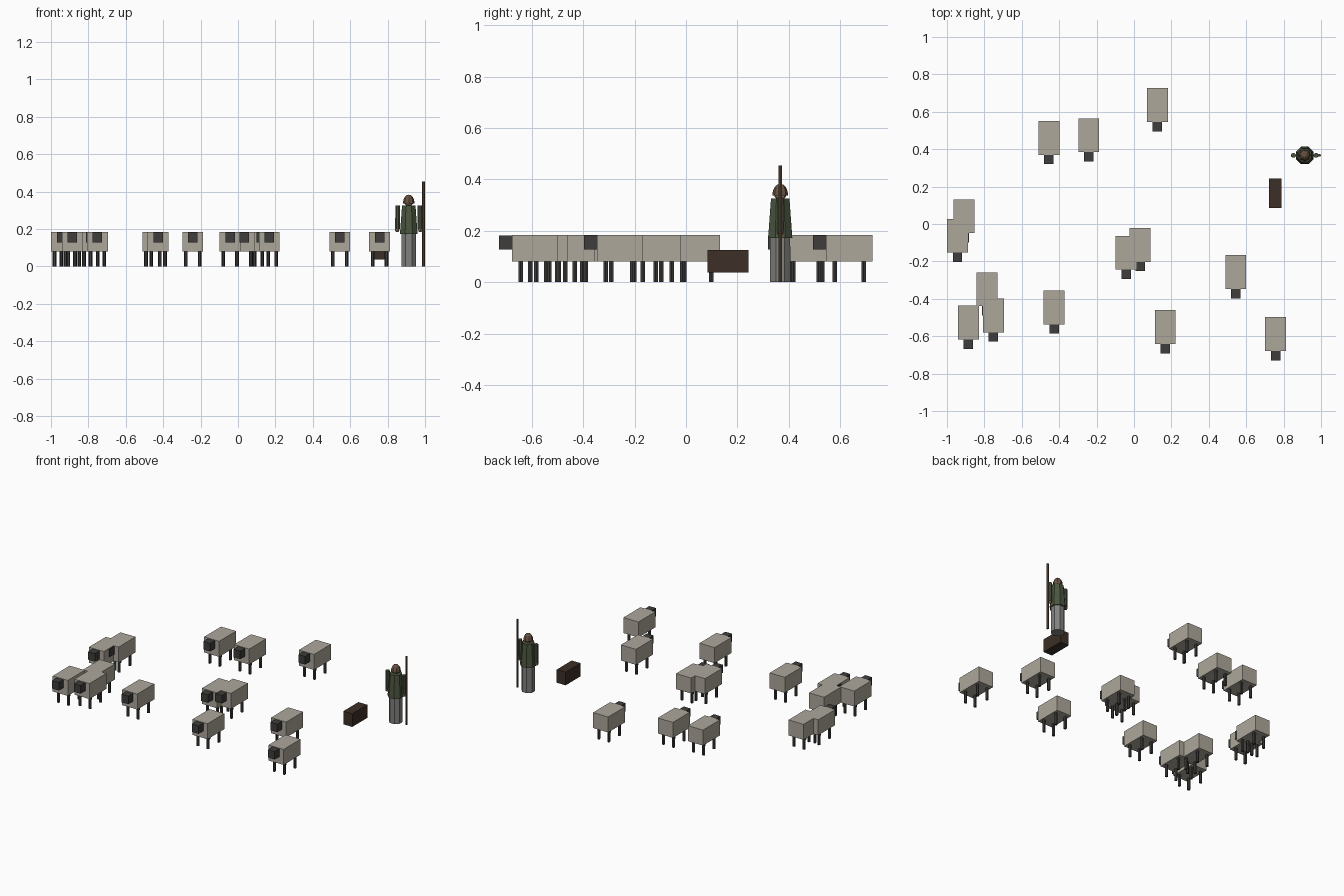
import bpy
from math import pi

if "Cube" in bpy.data.objects:
    bpy.data.objects.remove(bpy.data.objects["Cube"])


def material(name, r, g, b):
    m = bpy.data.materials.new(name)
    m.diffuse_color = (r, g, b, 1)
    m.use_nodes = True
    m.node_tree.nodes["Principled BSDF"].inputs["Base Color"].default_value = m.diffuse_color
    return m


WOOL = material("wool", 0.42, 0.39, 0.33)
DARK = material("dark", 0.05, 0.047, 0.045)
COAT = material("coat_green", 0.07, 0.09, 0.05)
ROBE = material("robe_grey", 0.22, 0.22, 0.21)
WOOD = material("wood", 0.10, 0.06, 0.035)
SKIN = material("skin", 0.33, 0.19, 0.12)
HAIR = material("hood_brown", 0.14, 0.085, 0.055)
CHEST = material("trough_brown", 0.045, 0.028, 0.02)


def finish(name, mat):
    o = bpy.context.object
    o.name = name
    o.data.materials.append(mat)
    return o


def box(name, loc, size, mat):
    bpy.ops.mesh.primitive_cube_add(size=1, location=loc)
    o = finish(name, mat)
    o.scale = size
    return o


def cone(name, x, y, z0, z1, r0, r1, sides, mat):
    bpy.ops.mesh.primitive_cone_add(vertices=sides, radius1=r0, radius2=r1, depth=z1 - z0,
                                    location=(x, y, (z0 + z1) / 2),
                                    rotation=(0, 0, pi / sides))
    return finish(name, mat)


def ball(name, loc, r, mat, squash=1.0):
    bpy.ops.mesh.primitive_uv_sphere_add(segments=8, ring_count=6, radius=r, location=loc)
    o = finish(name, mat)
    o.scale.z = squash
    return o


# flock: body centres, all facing the front
flock = [(0.125, 0.636), (-0.455, 0.46), (-0.242, 0.474), (-0.908, 0.042), (-0.944, -0.062),
         (-0.787, -0.348), (-0.752, -0.489), (-0.886, -0.527), (-0.427, -0.446),
         (-0.042, -0.153), (0.033, -0.112), (0.167, -0.551), (0.544, -0.257), (0.757, -0.588)]
for i, (x, y) in enumerate(flock, 1):
    box(f"sheep_{i}_body", (x, y, 0.132), (0.112, 0.18, 0.104), WOOL)
    box(f"sheep_{i}_head", (x, y - 0.114, 0.154), (0.05, 0.053, 0.054), DARK)
    for sx in (-1, 1):
        for sy in (-1, 1):
            cone(f"sheep_{i}_leg", x + sx * 0.037, y + sy * 0.056, 0, 0.081, 0.01, 0.01, 6, DARK)

# floating trough
box("trough", (0.755, 0.164, 0.081), (0.066, 0.159, 0.088), CHEST)

# shepherd
px, py = 0.913, 0.367
cone("robe", px, py, 0, 0.19, 0.043, 0.042, 8, ROBE)
cone("coat", px, py, 0.172, 0.325, 0.051, 0.039, 8, COAT)
ball("head", (px, py, 0.345), 0.025, SKIN)

# hood: the upper half of a faceted ball
bpy.ops.mesh.primitive_uv_sphere_add(segments=8, ring_count=8, radius=0.031,
                                     location=(px, py, 0.337))
hood = finish("hood", HAIR)
hood.scale.z = 1.5
import bmesh
bm = bmesh.new()
bm.from_mesh(hood.data)
bmesh.ops.delete(bm, geom=[v for v in bm.verts if v.co.z < -0.001], context='VERTS')
bm.to_mesh(hood.data)
bm.free()

# arms, hands and staff
for s, side in ((-1, "left"), (1, "right")):
    cone(f"{side}_arm", px + s * 0.06, py, 0.2, 0.326, 0.0135, 0.013, 8, COAT)
    ball(f"{side}_hand", (px + s * 0.062, py, 0.195), 0.012, SKIN)
cone("staff", 0.992, py, 0, 0.455, 0.008, 0.008, 6, WOOD)
